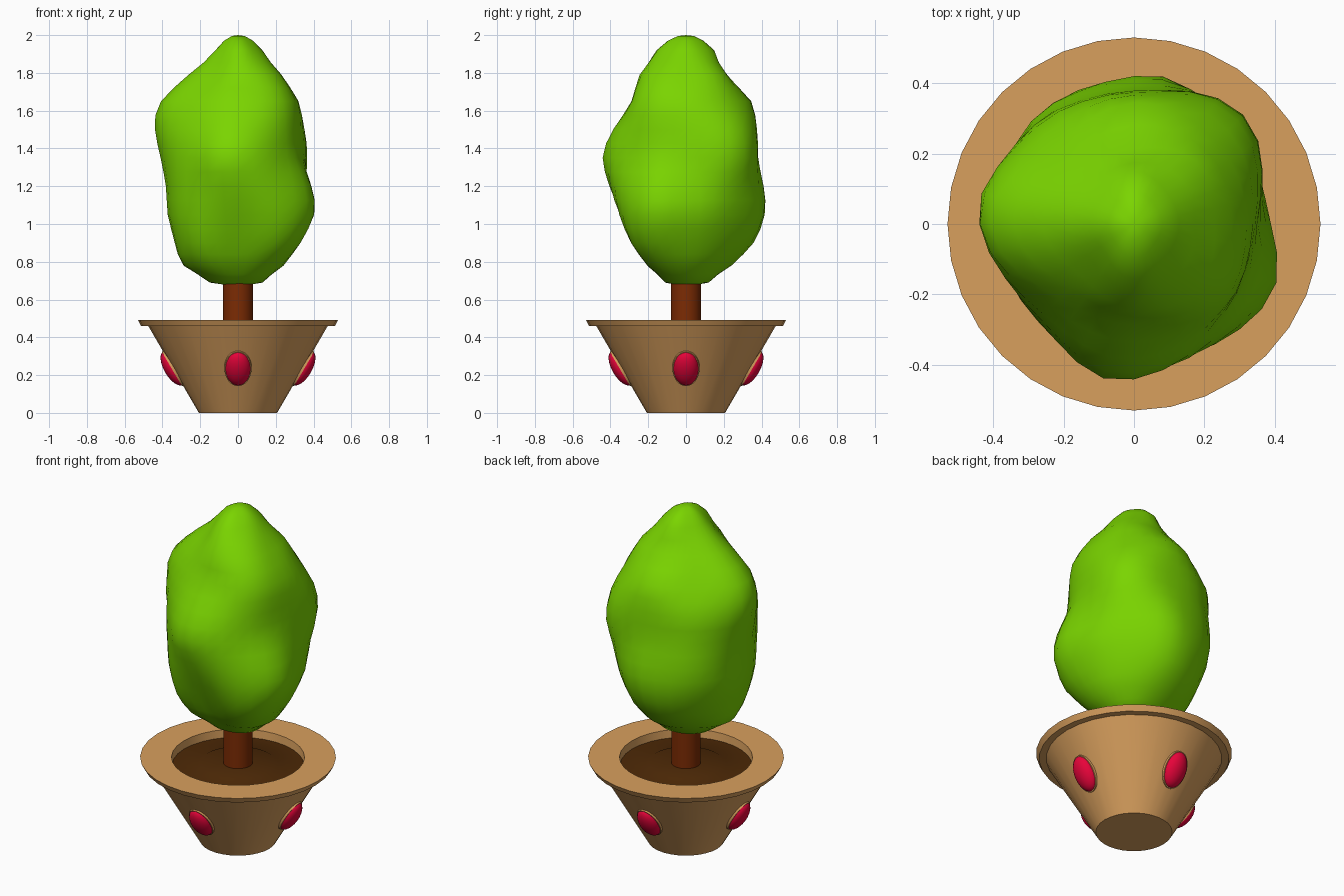
import bpy, bmesh, math
from mathutils import Matrix, Vector, noise

if "Cube" in bpy.data.objects:
    bpy.data.objects.remove(bpy.data.objects["Cube"])


def material(name, rgb):
    m = bpy.data.materials.new(name)
    m.diffuse_color = (*rgb, 1)
    m.use_nodes = True
    m.node_tree.nodes["Principled BSDF"].inputs["Base Color"].default_value = m.diffuse_color
    return m


CLAY = material("clay", (0.69, 0.35, 0.111))
RED = material("gem_red", (0.80, 0.001, 0.042))
SOIL = material("soil_brown", (0.075, 0.022, 0.002))
BARK = material("bark_brown", (0.20, 0.024, 0.001))
LEAF = material("leaf_green", (0.195, 0.66, 0.0))


def finish(bm, name, mat, angle=35):
    bmesh.ops.recalc_face_normals(bm, faces=bm.faces[:])
    me = bpy.data.meshes.new(name)
    bm.to_mesh(me)
    bm.free()
    me.materials.append(mat)
    ob = bpy.data.objects.new(name, me)
    bpy.context.collection.objects.link(ob)
    bpy.ops.object.select_all(action='DESELECT')
    bpy.context.view_layer.objects.active = ob
    ob.select_set(True)
    bpy.ops.object.shade_smooth_by_angle(angle=math.radians(angle))
    return ob


def skin(rings, bottom=None, top=None):
    """Bridge closed rings of points, with optional pole points."""
    bm = bmesh.new()
    vs = [[bm.verts.new(p) for p in r] for r in rings]
    n = len(vs[0])
    for a, b in zip(vs, vs[1:]):
        for i in range(n):
            j = (i + 1) % n
            bm.faces.new((a[i], a[j], b[j], b[i]))
    for pole, ring in ((bottom, vs[0]), (top, vs[-1])):
        if pole is not None:
            p = bm.verts.new((0, 0, pole))
            for i in range(n):
                bm.faces.new((p, ring[i], ring[(i + 1) % n]))
    return bm


def lathe(name, profile, mat, n=32, bottom=None, top=None):
    rings = [[(r * math.cos(2 * math.pi * i / n), r * math.sin(2 * math.pi * i / n), z)
              for i in range(n)] for r, z in profile]
    return finish(skin(rings, bottom, top), name, mat)


# Pot with flared wall and rim
lathe("pot", [(0.207, 0), (0.475, 0.46), (0.513, 0.46), (0.53, 0.492),
              (0.36, 0.492), (0.355, 0.43)], CLAY, bottom=0.0, top=0.43)

# Slightly mounded soil
lathe("soil", [(0.358, 0.435), (0.358, 0.445), (0.22, 0.452), (0.205, 0.46)],
      SOIL, bottom=0.435, top=0.46)

# Trunk
lathe("trunk", [(0.08, 0.44), (0.08, 0.85)], BARK, n=24, bottom=0.44, top=0.85)

# Four oval gems in clay collars, lying on the sloped wall
tilt = math.atan2(0.27, 0.46)
for k, side in enumerate(("right", "back", "left", "front")):
    a = k * math.pi / 2
    er, up = Vector((math.cos(a), math.sin(a), 0)), Vector((0, 0, 1))
    tangent = Vector((-math.sin(a), math.cos(a), 0))
    along = er * math.sin(tilt) + up * math.cos(tilt)
    normal = er * math.cos(tilt) - up * math.sin(tilt)
    frame = Matrix((tangent, along, normal)).transposed().to_4x4()
    frame.translation = er * 0.345 + up * 0.236
    bm = bmesh.new()
    bmesh.ops.create_uvsphere(bm, u_segments=24, v_segments=14, radius=1,
                              matrix=frame @ Matrix.Diagonal((0.067, 0.102, 0.046, 1)))
    finish(bm, "gem_" + side, RED)
    bm = bmesh.new()
    bmesh.ops.create_cone(bm, cap_ends=True, segments=32, radius1=1, radius2=0.96, depth=1,
                          matrix=frame @ Matrix.Translation((0, 0, -0.008))
                          @ Matrix.Diagonal((0.074, 0.11, 0.028, 1)))
    finish(bm, "gem_collar_" + side, CLAY)

# Lumpy foliage: radius by height, in eight directions from +x turning to +y
LEVELS = [
    (0.69, (.13, .13, .12, .13, .15, .13, .11, .12)),
    (0.78, (.24, .23, .24, .25, .29, .26, .20, .25)),
    (0.90, (.32, .31, .355, .34, .335, .335, .265, .37)),
    (1.05, (.38, .37, .40, .40, .37, .375, .34, .42)),
    (1.20, (.37, .40, .40, .41, .38, .385, .40, .41)),
    (1.35, (.35, .43, .38, .40, .405, .385, .43, .37)),
    (1.50, (.345, .41, .375, .39, .43, .36, .38, .355)),
    (1.65, (.32, .33, .345, .315, .40, .30, .285, .335)),
    (1.79, (.23, .25, .215, .22, .26, .21, .245, .26)),
    (1.92, (.13, .13, .15, .12, .12, .12, .155, .13)),
]
# Knobs: direction in degrees, height, extra radius
KNOBS = [(-22, 1.12, .035), (173, 1.56, .015), (257, 1.35, .02), (78, 1.1, .025), (42, 1.4, .01)]


def spline(p0, p1, p2, p3, t):
    return p1 + 0.5 * t * (p2 - p0 + t * (2 * p0 - 5 * p1 + 4 * p2 - p3
                                          + t * (3 * (p1 - p2) + p3 - p0)))


def knob(i, z):
    total = 0
    for deg, kz, amp in KNOBS:
        d = (i * 360 / N - deg + 180) % 360 - 180
        total += amp * math.exp(-(d / 17) ** 2 - ((z - kz) / 0.17) ** 2)
    return total


N, STEP = 32, 4


def radius(row, i):
    k, t = divmod(i, STEP)
    return spline(row[k - 1], row[k], row[(k + 1) % 8], row[(k + 2) % 8], t / STEP)


rows = [(z, [radius(r, i) for i in range(N)]) for z, r in LEVELS]
rings = []
for k in range(len(rows) - 1):
    q = [rows[min(max(k + d, 0), len(rows) - 1)] for d in (-1, 0, 1, 2)]
    for t in ((0, 0.5) if k < len(rows) - 2 else (0, 0.5, 1)):
        z = q[1][0] + (q[2][0] - q[1][0]) * t
        ring = []
        for i in range(N):
            r = spline(*[row[1][i] for row in q], t) + knob(i, z)
            a = 2 * math.pi * i / N
            p = Vector((r * math.cos(a), r * math.sin(a), z))
            s = 1 + 0.015 * noise.noise(p * 6)
            ring.append((p.x * s, p.y * s, z))
        rings.append(ring)
# Rounded crown
rings.append([(x * 0.62, y * 0.62, 1.97) for x, y, z in rings[-1]])
rings.append([(x * 0.45, y * 0.45, 1.995) for x, y, z in rings[-1]])
finish(skin(rings, bottom=0.668, top=2.0), "foliage", LEAF, 60)
